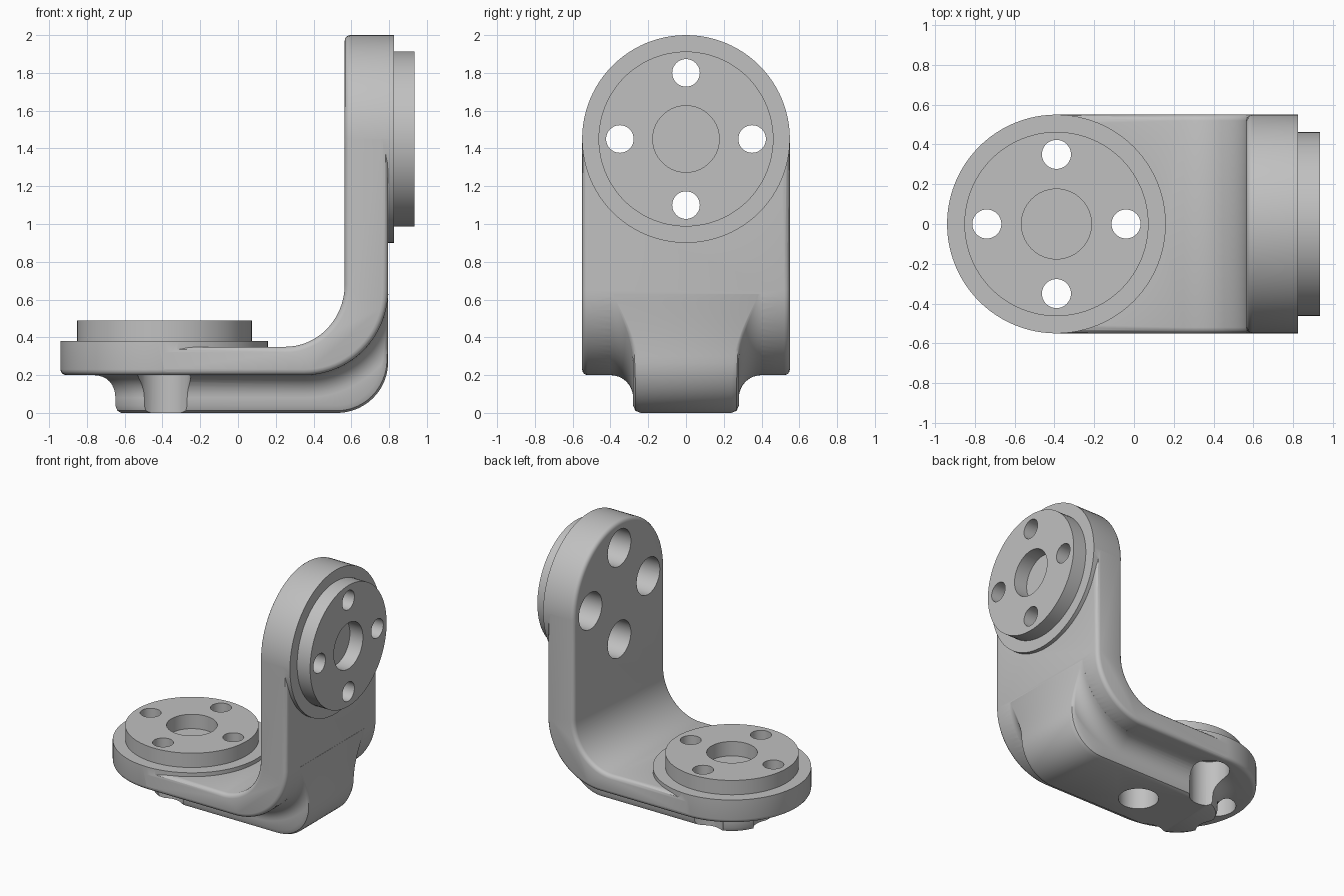
import bpy, bmesh, math
from mathutils import Matrix, Vector

if "Cube" in bpy.data.objects:
    bpy.data.objects.remove(bpy.data.objects["Cube"])

W = 0.55                      # half width of the bracket
CX, CZ = -0.39, 1.45          # flange centres: base (x), upright (z)
BASE = Matrix.Translation((CX, 0, 0))
SIDE = Matrix.Translation((0, 0, CZ)) @ Matrix.Rotation(math.pi / 2, 4, 'Y')

grey = bpy.data.materials.new("light_grey")
grey.diffuse_color = (0.53, 0.53, 0.53, 1)
grey.use_nodes = True
grey.node_tree.nodes["Principled BSDF"].inputs["Base Color"].default_value = grey.diffuse_color


def finish(name, bm, mat=Matrix()):
    bmesh.ops.remove_doubles(bm, verts=bm.verts, dist=1e-5)
    bmesh.ops.recalc_face_normals(bm, faces=bm.faces)
    me = bpy.data.meshes.new(name)
    bm.to_mesh(me)
    bm.free()
    me.transform(mat)
    me.materials.append(grey)
    ob = bpy.data.objects.new(name, me)
    bpy.context.collection.objects.link(ob)
    return ob


def disc(name, mat, r, lo, hi, off=(0, 0), bevel=0.0, n=96):
    """Cylinder along the local z axis, optionally rounded on its low edge."""
    bm = bmesh.new()
    bmesh.ops.create_cone(bm, cap_ends=True, segments=n, radius1=r, radius2=r, depth=hi - lo,
                          matrix=Matrix.Translation((off[0], off[1], (lo + hi) / 2)))
    if bevel:
        low = [e for e in bm.edges if all(v.co.z < (lo + hi) / 2 for v in e.verts)]
        bmesh.ops.bevel(bm, geom=low, offset=bevel, segments=4, profile=0.5, affect='EDGES')
    return finish(name, bm, mat)


def boolean(ob, tools, op):
    bpy.context.view_layer.objects.active = ob
    for t in tools:
        m = ob.modifiers.new("bool", 'BOOLEAN')
        m.operation, m.solver, m.object = op, 'EXACT', t
        bpy.ops.object.modifier_apply(modifier=m.name)


def arc(cx, cz, rx, rz, reverse=False, n=20):
    pts = [(cx + rx * math.sin(i / n * math.pi / 2), cz - rz * math.cos(i / n * math.pi / 2))
           for i in range(n + 1)]
    return pts[::-1] if reverse else pts


# L-shaped plate: side profile extruded across the width, long edges rounded
prof = ([(CX, 0.2)] + arc(0.35, 0.65, 0.445, 0.45) + [(0.795, CZ), (0.565, CZ)]
        + arc(0.25, 0.68, 0.315, 0.33, True) + [(CX, 0.35)])
bm = bmesh.new()
face = bm.faces.new([bm.verts.new((x, -W, z)) for x, z in prof])
ext = bmesh.ops.extrude_face_region(bm, geom=[face])
bmesh.ops.translate(bm, vec=(0, 2 * W, 0),
                    verts=[v for v in ext["geom"] if isinstance(v, bmesh.types.BMVert)])
ends = {(CX, CX), (CZ, CZ)}
rim = [e for e in bm.edges if abs(e.verts[0].co.y - e.verts[1].co.y) < 1e-4
       and not all(abs(v.co.x - CX) < 1e-4 for v in e.verts)
       and not all(abs(v.co.z - CZ) < 1e-4 for v in e.verts)]
bmesh.ops.bevel(bm, geom=rim, offset=0.03, segments=3, profile=0.5, affect='EDGES')
bracket = finish("bracket", bm)


# Lower rib: filleted section lofted from a round end, along the base, into the bend
def width(h, r=0.12):
    return 0.28 + (r - math.sqrt(max(0, r * r - (r - h) ** 2)) if h < r else 0)


def section(depth):
    """(height below the plate, half width) pairs from root to bottom edge."""
    top, b = min(0.12, depth * 0.75), min(0.04, depth * 0.2)
    fillet = [top * (1 - math.cos(i / 8 * math.pi / 2)) for i in range(9)]
    pts = [(-0.06, 0.40)] + [(h, width(h)) for h in fillet]
    return pts + [(depth - b, width(depth - b)), (depth - 0.3 * b, width(depth) - 0.3 * b),
                  (depth, width(depth) - b)]


def inside(x, z, r=0.27):
    """Rounded outer corner of the rib in side view."""
    dx, dz = x - (0.795 - r), r - z
    return math.hypot(dx, dz) < r if dx > 0 and dz > 0 else x < 0.795 and z > 0


rings = []
for i in range(17):                                   # round end
    p = math.pi / 2 * (1 - i / 16)
    rings.append([(CX - w * math.sin(p), w * math.cos(p), 0.2 - h) for h, w in section(0.2)])
for i in range(33):                                   # bend
    a = math.radians(87.5 * i / 32)
    d = Vector((math.sin(a), -math.cos(a)))
    root = Vector((0.35 + 0.445 * d.x, 0.65 + 0.45 * d.y))
    lo, hi = 0.0, 0.6
    for _ in range(30):
        mid = (lo + hi) / 2
        q = root + d * mid
        lo, hi = (mid, hi) if inside(q.x, q.y) else (lo, mid)
    rings.append([(root.x + d.x * h, w, root.y + d.y * h) for h, w in section(max(lo, 0.001))])

bm = bmesh.new()
loops = [[bm.verts.new(p) for p in r] + [bm.verts.new((x, -y, z)) for x, y, z in r[::-1]]
         for r in rings]
for a, b in zip(loops, loops[1:]):
    for k in range(len(a)):
        j = (k + 1) % len(a)
        bm.faces.new((a[k], a[j], b[j], b[k]))
bm.faces.new(loops[-1])
rib = finish("rib", bm)

# Round ends with raised pads, joined to the plate and rib
base_pad = disc("base_pad", BASE, W, 0.2, 0.38, bevel=0.03)
side_pad = disc("side_pad", SIDE, W, 0.565, 0.825, bevel=0.03)
boolean(bracket, [base_pad, side_pad, rib], 'UNION')

# Ring flanges standing on the pads
base_flange = disc("base_flange", BASE, 0.463, 0.38, 0.49)
side_flange = disc("side_flange", SIDE, 0.463, 0.825, 0.935)

# Bolt holes with wide counterbores behind, and the centre bore of each flange
helpers = [base_pad, side_pad, rib]
for mat, flange, back, seat, pad, front in ((BASE, base_flange, -0.1, 0.35, 0.38, 0.49),
                                            (SIDE, side_flange, 0.4, 0.785, 0.825, 0.935)):
    bores, holes = [], []
    for k in range(4):
        off = (0.35 * math.cos(k * math.pi / 2), 0.35 * math.sin(k * math.pi / 2))
        holes.append(disc("hole_cutter", mat, 0.073, seat - 0.05, front + 0.1, off, n=40))
        bores.append(disc("bore_cutter", mat, 0.14, back, seat, off, n=48))
    centre = disc("centre_cutter", mat, 0.176, pad - 0.02, front + 0.1, n=64)
    boolean(bracket, bores + holes, 'DIFFERENCE')
    boolean(flange, holes + [centre], 'DIFFERENCE')
    helpers += bores + holes + [centre]

for ob in helpers:
    bpy.data.objects.remove(ob)

# Smooth curved surfaces, keep machined edges sharp
bpy.ops.object.select_all(action='DESELECT')
for ob in (bracket, base_flange, side_flange):
    ob.select_set(True)
bpy.context.view_layer.objects.active = bracket
bpy.ops.object.shade_smooth_by_angle(angle=math.radians(32))
